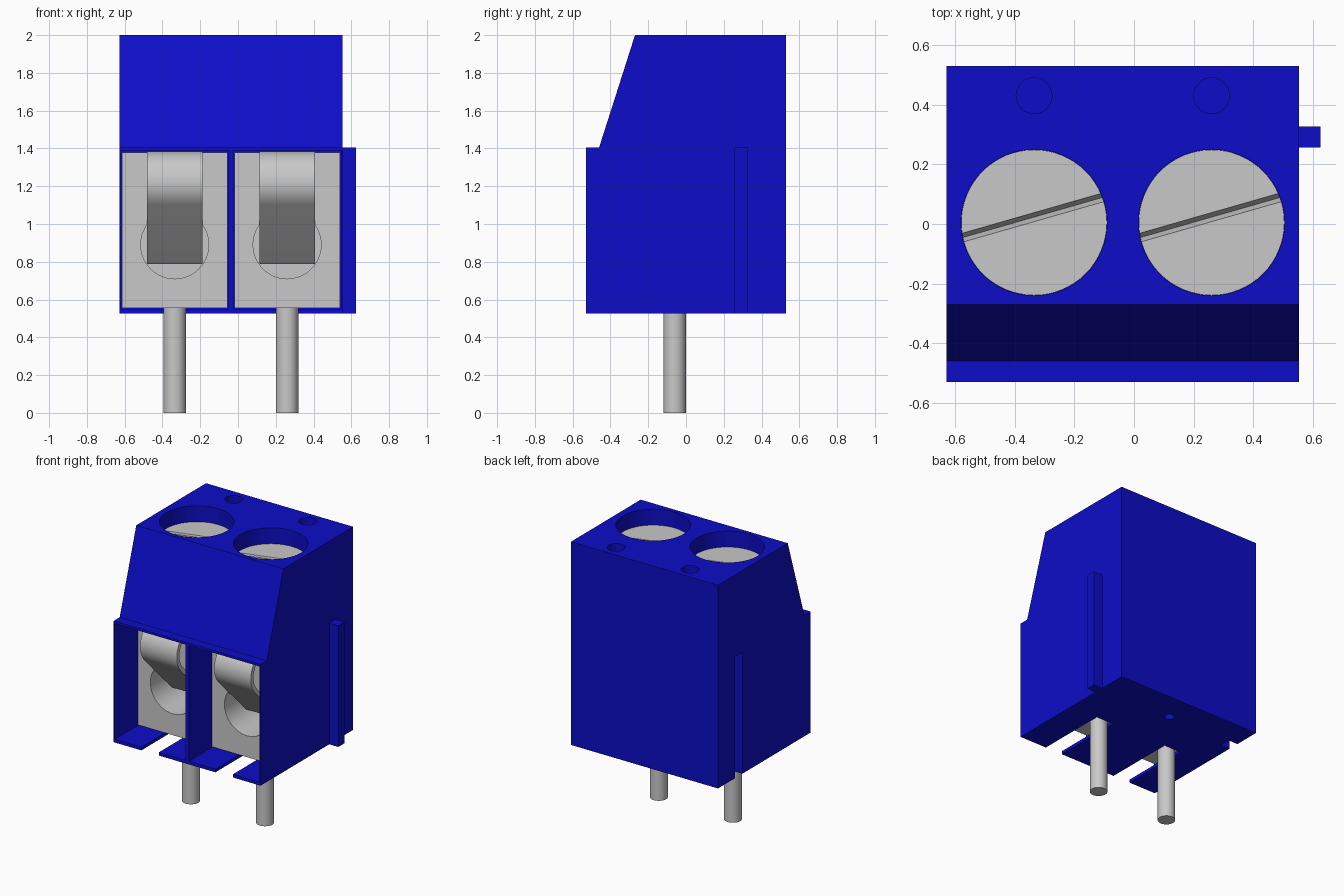
import bpy, bmesh, math
from mathutils import Vector

if "Cube" in bpy.data.objects:
    bpy.data.objects.remove(bpy.data.objects["Cube"], do_unlink=True)


def material(name, colour):
    m = bpy.data.materials.new(name)
    m.use_nodes = True
    m.diffuse_color = colour
    m.node_tree.nodes["Principled BSDF"].inputs["Base Color"].default_value = colour
    return m


BLUE = material("blue plastic", (0.004, 0.004, 0.58, 1))
METAL = material("grey metal", (0.58, 0.58, 0.58, 1))


def prism(name, mat, profile, x0, x1):
    """Extrude a (y, z) profile from x0 to x1."""
    bm = bmesh.new()
    face = bm.faces.new([bm.verts.new((x0, y, z)) for y, z in profile])
    new = bmesh.ops.extrude_face_region(bm, geom=[face])["geom"]
    moved = [v for v in new if isinstance(v, bmesh.types.BMVert)]
    bmesh.ops.translate(bm, verts=moved, vec=(x1 - x0, 0, 0))
    bmesh.ops.recalc_face_normals(bm, faces=bm.faces)
    mesh = bpy.data.meshes.new(name)
    bm.to_mesh(mesh)
    bm.free()
    ob = bpy.data.objects.new(name, mesh)
    mesh.materials.append(mat)
    bpy.context.collection.objects.link(ob)
    return ob


def box(name, mat, x0, x1, y0, y1, z0, z1):
    return prism(name, mat, [(y0, z0), (y1, z0), (y1, z1), (y0, z1)], x0, x1)


def cylinder(name, mat, r, start, end, sides=64):
    a, b = Vector(start), Vector(end)
    bpy.ops.mesh.primitive_cylinder_add(vertices=sides, radius=r, depth=(b - a).length,
                                        location=(a + b) / 2)
    ob = bpy.context.object
    ob.name = name
    ob.rotation_euler = (b - a).to_track_quat("Z", "Y").to_euler()
    ob.data.materials.append(mat)
    return ob


def activate(ob):
    bpy.ops.object.select_all(action="DESELECT")
    ob.select_set(True)
    bpy.context.view_layer.objects.active = ob


def cut(ob, cutter):
    activate(ob)
    mod = ob.modifiers.new("cut", "BOOLEAN")
    mod.operation, mod.solver, mod.object = "DIFFERENCE", "EXACT", cutter
    bpy.ops.object.modifier_apply(modifier=mod.name)
    bpy.data.objects.remove(cutter, do_unlink=True)


def smooth(ob):
    activate(ob)
    bpy.ops.object.shade_smooth_by_angle(angle=math.radians(30))


BASE, LEDGE, TOP = 0.525, 1.405, 2.0
LEFT, RIGHT, BACK = 0.553, -0.628, 0.53
FACE = -0.27          # front of the metal clamps
SCREW_Y, PIN_Y = 0.005, -0.06

# Housing with sloped upper front
housing = prism("housing", BLUE, [(-BACK, BASE), (-BACK, LEDGE), (-0.46, LEDGE),
                                  (FACE, TOP), (BACK, TOP), (BACK, BASE)], RIGHT, LEFT)

# Interlocking rib on one side, matching groove on the other
box("side_rib", BLUE, LEFT - 0.004, 0.626, 0.257, 0.327, BASE, LEDGE)
cut(housing, box("groove", BLUE, RIGHT - 0.1, RIGHT + 0.075, 0.25, 0.334, BASE - 0.1, LEDGE))

# Small locating hole underneath
cut(housing, cylinder("base_hole", BLUE, 0.033, (-0.04, 0.32, 0.4), (-0.04, 0.32, 0.65), 24))

for side, x in (("right", -0.335), ("left", 0.26)):
    # Wire pocket, pin slot and top holes
    cut(housing, box("pocket", BLUE, x - 0.284, x + 0.284, -0.7, 0.2, 0.548, 1.388))
    cut(housing, box("pin_slot", BLUE, x - 0.07, x + 0.07, -0.7, 0.005, 0.4, 0.6))
    cut(housing, cylinder("screw_hole", BLUE, 0.245, (x, SCREW_Y, 1.45), (x, SCREW_Y, 2.1)))
    cut(housing, cylinder("test_hole", BLUE, 0.06, (x, 0.43, 1.8), (x, 0.43, 2.1), 32))

    # Metal clamp with round wire opening
    clamp = box(side + "_clamp", METAL, x - 0.279, x + 0.279, FACE, 0.195, 0.555, 1.378)
    cut(clamp, cylinder("wire_hole", METAL, 0.18, (x, -0.4, 0.89), (x, 0.1, 0.89)))
    smooth(clamp)

    # Curled wire guard whose tail slopes back into the opening
    outer, inner, steps = [(-0.24, 1.384)], [(-0.24, 1.354)], 14
    for i in range(steps + 1):
        a = math.radians(90 + 135 * i / steps)
        for path, r in ((outer, 0.164), (inner, 0.134)):
            path.append((FACE + r * math.cos(a), 1.22 + r * math.sin(a)))
    outer.append((-0.07, 0.787))
    inner.append((-0.048, 0.808))
    smooth(prism(side + "_wire_guard", METAL, outer + inner[::-1], x - 0.147, x + 0.147))

    # Slotted screw head
    screw = cylinder(side + "_screw", METAL, 0.244, (x, SCREW_Y, 1.46), (x, SCREW_Y, 1.885))
    notch = prism("screw_notch", METAL, [(-0.017, 0.01), (0.017, 0.01), (0, -0.06)], -0.3, 0.3)
    notch.location = (x, SCREW_Y + 0.018, 1.885)
    notch.rotation_euler.z = math.radians(16)
    cut(screw, notch)
    smooth(screw)

    # Solder pin
    smooth(cylinder(side + "_pin", METAL, 0.059, (x, PIN_Y, 0), (x, PIN_Y, 0.57), 32))

smooth(housing)
